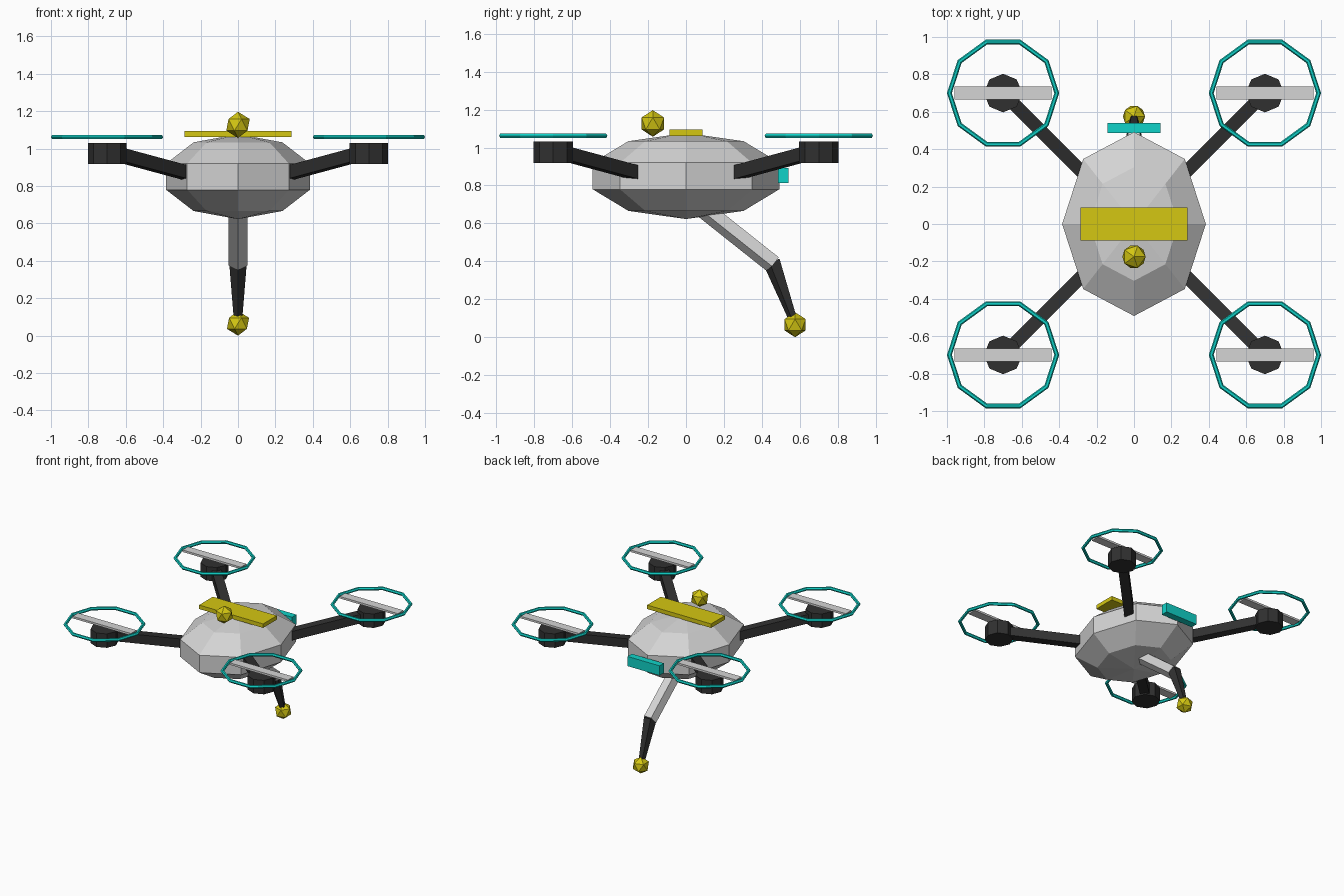
import bpy, math
from mathutils import Vector

if "Cube" in bpy.data.objects:
    bpy.data.objects.remove(bpy.data.objects["Cube"])


def material(name, rgb):
    m = bpy.data.materials.new(name)
    m.diffuse_color = (*rgb, 1)
    m.use_nodes = True
    m.node_tree.nodes["Principled BSDF"].inputs["Base Color"].default_value = m.diffuse_color
    return m


GREY = material("light grey", (0.66, 0.66, 0.66))
DARK = material("charcoal", (0.03, 0.03, 0.03))
TEAL = material("teal", (0.005, 0.65, 0.58))
YELLOW = material("yellow", (0.66, 0.57, 0.006))


def finish(name, mat):
    ob = bpy.context.object
    ob.name = name
    ob.data.materials.append(mat)
    return ob


def box(name, centre, size, mat):
    bpy.ops.mesh.primitive_cube_add(size=1, location=centre)
    ob = finish(name, mat)
    ob.scale = size
    return ob


def ball(name, centre, radius, mat):
    bpy.ops.mesh.primitive_ico_sphere_add(subdivisions=1, radius=radius, location=centre)
    return finish(name, mat)


def rod(name, a, b, r1, r2, sides, mat, roll=0.0):
    """Tapered prism from a to b, its local x axis kept level."""
    a, b = Vector(a), Vector(b)
    axis = (b - a).normalized()
    side = axis.cross(Vector((0, 0, 1))).normalized()
    up = side.cross(axis)
    verts = []
    for p, r in ((a, r1), (b, r2)):
        for i in range(sides):
            t = roll + 2 * math.pi * i / sides
            verts.append(p + r * (side * math.cos(t) + up * math.sin(t)))
    # side faces wind outward for (side, up, -axis) handedness
    faces = [(i, i + sides, (i + 1) % sides + sides, (i + 1) % sides) for i in range(sides)]
    faces += [tuple(range(sides)), tuple(reversed(range(sides, 2 * sides)))]
    me = bpy.data.meshes.new(name)
    me.from_pydata(verts, [], faces)
    ob = bpy.data.objects.new(name, me)
    bpy.context.collection.objects.link(ob)
    me.materials.append(mat)
    return ob


# faceted hull
bpy.ops.mesh.primitive_uv_sphere_add(segments=8, ring_count=5, radius=1, location=(0, 0, 0.85))
finish("hull", GREY).scale = (0.404, 0.517, 0.227)

# top plate, sensor ball and rear light bar
box("top_plate", (0, 0, 1.078), (0.57, 0.175, 0.032), YELLOW)
ball("sensor_ball", (0, -0.175, 1.127), 0.07, YELLOW)
box("rear_light", (0, 0.513, 0.852), (0.285, 0.055, 0.078), TEAL)

# four rotor assemblies
for sx in (-1, 1):
    for sy in (-1, 1):
        x, y = 0.7 * sx, 0.7 * sy
        rod("rotor_arm", (0.2 * sx, 0.2 * sy, 0.85), (x, y, 0.985), 0.05, 0.05, 4, DARK, math.pi / 4)
        bpy.ops.mesh.primitive_cylinder_add(vertices=8, radius=0.103, depth=0.112, location=(x, y, 0.975))
        finish("motor", DARK)
        bpy.ops.mesh.primitive_torus_add(major_segments=10, minor_segments=6, major_radius=0.287,
                                         minor_radius=0.013, location=(x, y, 1.062))
        finish("rotor_guard", TEAL)
        box("rotor_blade", (x, y, 1.062), (0.52, 0.07, 0.016), GREY)

# jointed probe under the hull
elbow = (0, 0.462, 0.388)
rod("probe_upper", (0, 0.05, 0.715), elbow, 0.053, 0.053, 5, GREY, -math.pi / 2)
rod("probe_lower", (0, 0.455, 0.4), (0, 0.575, 0.07), 0.05, 0.022, 5, DARK, -math.pi / 2)
ball("probe_tip", (0, 0.575, 0.066), 0.066, YELLOW)
